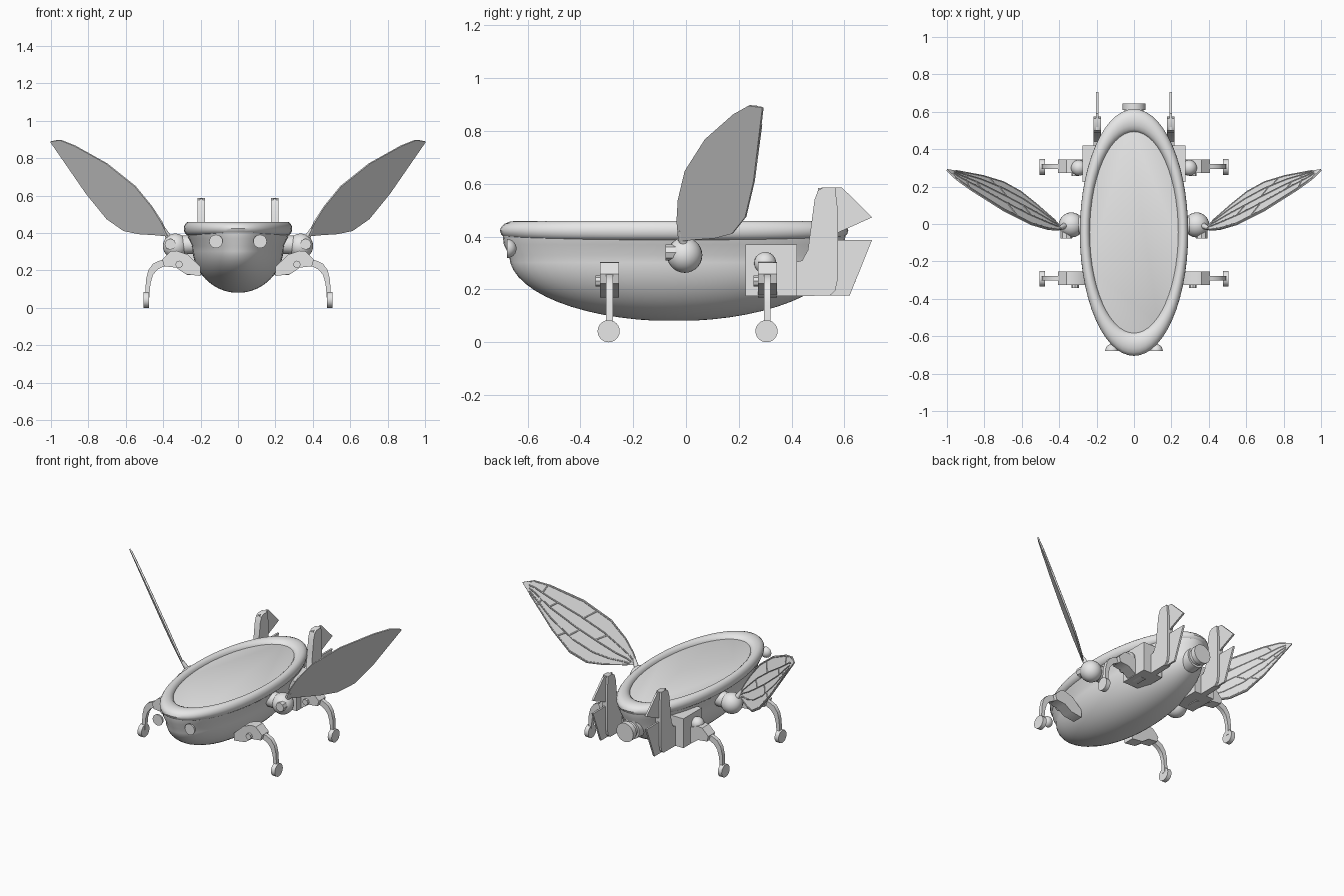
import bpy, bmesh, math
from mathutils import Vector, Matrix

old = bpy.data.objects.get("Cube")
if old:
    bpy.data.objects.remove(old, do_unlink=True)

grey = bpy.data.materials.new("light_grey")
grey.use_nodes = True
grey.diffuse_color = (0.8, 0.8, 0.8, 1)
grey.node_tree.nodes["Principled BSDF"].inputs["Base Color"].default_value = (0.8, 0.8, 0.8, 1)
SIDES = ((1, "left"), (-1, "right"))


def finish(name, bm, smooth=True, bevel=0):
    bmesh.ops.recalc_face_normals(bm, faces=bm.faces)
    me = bpy.data.meshes.new(name)
    bm.to_mesh(me)
    bm.free()
    ob = bpy.data.objects.new(name, me)
    bpy.context.collection.objects.link(ob)
    me.materials.append(grey)
    if bevel:
        mod = ob.modifiers.new("bevel", 'BEVEL')
        mod.width, mod.segments = bevel, 2
    if smooth:
        bpy.ops.object.select_all(action='DESELECT')
        ob.select_set(True)
        bpy.context.view_layer.objects.active = ob
        bpy.ops.object.shade_smooth_by_angle(angle=math.radians(35))
    return ob


def prism(name, pts, lo, hi, bevel=0):
    """Extrude a closed outline from its 3D points by the vector lo to hi."""
    bm = bmesh.new()
    a = [bm.verts.new(Vector(p) + Vector(lo)) for p in pts]
    b = [bm.verts.new(Vector(p) + Vector(hi)) for p in pts]
    bm.faces.new(a)
    bm.faces.new(b[::-1])
    for i in range(len(pts)):
        j = (i + 1) % len(pts)
        bm.faces.new((a[i], a[j], b[j], b[i]))
    return finish(name, bm, True, bevel)


def box(name, x, y, z):
    return prism(name, [(x[0], y[0], z[0]), (x[1], y[0], z[0]), (x[1], y[1], z[0]), (x[0], y[1], z[0])],
                 (0, 0, 0), (0, 0, z[1] - z[0]))


def rod(name, a, b, r1, r2, seg=24):
    a, b = Vector(a), Vector(b)
    bm = bmesh.new()
    rot = (b - a).to_track_quat('Z', 'Y').to_matrix().to_4x4()
    bmesh.ops.create_cone(bm, cap_ends=True, segments=seg, radius1=r1, radius2=r2, depth=(b - a).length,
                          matrix=Matrix.Translation((a + b) / 2) @ rot)
    return finish(name, bm)


def ball(name, c, r):
    bm = bmesh.new()
    bmesh.ops.create_uvsphere(bm, u_segments=24, v_segments=14, radius=r, matrix=Matrix.Translation(c))
    return finish(name, bm)


def loft(name, rings, closed=False, seg=56):
    """Skin elliptical rings (x radius, y radius, z) around the hull centre."""
    bm = bmesh.new()
    loops = []
    for rx, ry, z in rings:
        loops.append([bm.verts.new((rx * math.cos(k * math.tau / seg),
                                    ry * math.sin(k * math.tau / seg) - 0.045, z)) for k in range(seg)])
    pairs = list(zip(loops, loops[1:])) + ([(loops[-1], loops[0])] if closed else [])
    for p, q in pairs:
        for k in range(seg):
            n = (k + 1) % seg
            bm.faces.new((p[k], p[n], q[n], q[k]))
    if not closed:
        bm.faces.new(loops[0])
        bm.faces.new(loops[-1])
    return finish(name, bm)


# Hull: half ellipsoid, flared band, flat deck and rounded rim
bowl = []
for i in range(1, 15):
    t = i / 14 * math.pi / 2
    bowl.append((0.245 * math.sin(t), 0.625 * math.sin(t), 0.33 - 0.25 * math.cos(t)))
loft("hull", bowl + [(0.265, 0.645, 0.37), (0.275, 0.65, 0.41), (0.25, 0.58, 0.435)])
rim = []
for i in range(16):
    t = i * math.tau / 16
    k = 0.905 + 0.095 * math.cos(t)
    rim.append((0.29 * k, 0.66 * k, 0.423 + 0.037 * math.sin(t)))
loft("deck_rim", rim, True)

# Rear nozzle, stepped and flared
for n, (y0, y1, r1, r2) in enumerate(((0.44, 0.585, 0.075, 0.065), (0.585, 0.61, 0.052, 0.052),
                                      (0.61, 0.643, 0.062, 0.062))):
    rod(f"nozzle_ring_{n}", (0, y0, 0.29), (0, y1, 0.29), r1, r2)

# Wing edges as (x, z); the wing plane gives y
LEAD = [(0.375, 0.385), (0.41, 0.46), (0.46, 0.54), (0.55, 0.65), (0.7, 0.77), (0.87, 0.865), (0.95, 0.897), (1, 0.89)]
TRAIL = [(0.395, 0.385), (0.45, 0.39), (0.53, 0.395), (0.61, 0.412), (0.7, 0.475), (0.81, 0.61), (0.91, 0.755), (1, 0.885)]


def on_plane(x, z):
    return Vector((x, -0.03 + (0.166 * (x - 0.38) - 0.093 * (z - 0.4)) / 0.18, z))


def wing_point(t, s):
    """t runs root to tip, s runs leading to trailing edge."""
    i = min(int(t * 7), 6)
    f = t * 7 - i
    a = Vector(LEAD[i]).lerp(Vector(LEAD[i + 1]), f)
    b = Vector(TRAIL[i]).lerp(Vector(TRAIL[i + 1]), f)
    return on_plane(*a.lerp(b, s))


NORMAL = Vector((-0.166, 0.18, 0.093)).normalized()


def veins(name, side):
    lines = [[(t / 14, s) for t in range(1, 14)] for s in (0.03, 0.3, 0.52, 0.75, 0.97)]
    for t, s0, s1 in ((0.4, 0.3, 0.52), (0.5, 0.03, 0.3), (0.55, 0.52, 0.75), (0.62, 0.75, 0.97),
                      (0.68, 0.3, 0.52), (0.74, 0.03, 0.3), (0.8, 0.52, 0.97)):
        lines.append([(t, s0), (t + 0.05, s1)])
    cu = bpy.data.curves.new(name, 'CURVE')
    cu.dimensions = '3D'
    cu.bevel_depth, cu.bevel_resolution = 0.004, 1
    for line in lines:
        sp = cu.splines.new('POLY')
        sp.points.add(len(line) - 1)
        for p, (t, s) in zip(sp.points, line):
            v = wing_point(t, s) + NORMAL * 0.004
            p.co = (v.x * side, v.y, v.z, 1)
    ob = bpy.data.objects.new(name, cu)
    bpy.context.collection.objects.link(ob)
    cu.materials.append(grey)


# Tail fin outlines as (y, z)
FIN = [(0.4, 0.175), (0.4, 0.3), (0.44, 0.31), (0.462, 0.35), (0.475, 0.45), (0.487, 0.54), (0.5, 0.575), (0.52, 0.587),
       (0.565, 0.587), (0.575, 0.5), (0.575, 0.24), (0.565, 0.195), (0.545, 0.177)]
UPPER = [(0.5, 0.585), (0.59, 0.587), (0.705, 0.473), (0.575, 0.415), (0.5, 0.4)]
LOWER = [(0.45, 0.177), (0.62, 0.177), (0.705, 0.388), (0.5, 0.388)]
# Leg outlines as (x, z)
HIP = [(0.2, 0.17), (0.2, 0.22), (0.27, 0.285), (0.33, 0.305), (0.36, 0.302), (0.405, 0.258), (0.395, 0.222),
       (0.33, 0.215), (0.28, 0.18)]
SHIN = [(0.37, 0.265), (0.42, 0.252), (0.455, 0.235), (0.48, 0.2), (0.492, 0.15), (0.497, 0.05), (0.475, 0.05),
        (0.468, 0.13), (0.455, 0.175), (0.43, 0.205), (0.37, 0.235)]

for s, side in SIDES:
    # Eyes: flat-fronted domes
    bm = bmesh.new()
    bmesh.ops.create_uvsphere(bm, u_segments=24, v_segments=12, radius=0.036)
    bmesh.ops.bisect_plane(bm, geom=bm.verts[:] + bm.edges[:] + bm.faces[:], plane_co=(0, 0, 0),
                           plane_no=(0, -1, 0), clear_outer=True)
    bmesh.ops.holes_fill(bm, edges=[e for e in bm.edges if e.is_boundary], sides=0)
    bmesh.ops.translate(bm, verts=bm.verts, vec=(0.118 * s, -0.678, 0.355))
    finish(f"{side}_eye", bm)

    # Wing with raised veins, stem, shoulder ball and bolt
    edge = [wing_point(i / 21, 0) for i in range(22)] + [wing_point(i / 21, 1) for i in range(21, -1, -1)]
    n = Vector((NORMAL.x * s, NORMAL.y, NORMAL.z)) * 0.004
    prism(f"{side}_wing", [(p.x * s, p.y, p.z) for p in edge], -n, n)
    veins(f"{side}_wing_veins", s)
    rod(f"{side}_wing_stem", (0.35 * s, 0, 0.34), (0.398 * s, -0.022, 0.425), 0.022, 0.009, 12)
    ball(f"{side}_shoulder", (0.335 * s, -0.005, 0.33), 0.067)
    rod(f"{side}_shoulder_mount", (0.2 * s, -0.005, 0.34), (0.31 * s, -0.005, 0.335), 0.05, 0.05)
    rod(f"{side}_shoulder_bolt", (0.362 * s, -0.078, 0.34), (0.362 * s, -0.03, 0.34), 0.03, 0.03, 8)

    # Rear side pod and tail fins
    box(f"{side}_rear_pod", (0.13 * s, 0.275 * s), (0.225, 0.42), (0.175, 0.37))
    x = 0.197 * s
    prism(f"{side}_fin_post", [(x, y, z) for y, z in FIN], (-0.02, 0, 0), (0.02, 0, 0))
    for part, shape in (("upper", UPPER), ("lower", LOWER)):
        prism(f"{side}_{part}_fin", [(x, y, z) for y, z in shape], (-0.006, 0, 0), (0.006, 0, 0))

    # Legs: hip block, curved shin, disc foot and bolt
    for end, y in (("front", -0.29), ("rear", 0.308)):
        tag = f"{side}_{end}"
        prism(f"{tag}_hip", [(px * s, y, z) for px, z in HIP], (0, -0.036, 0), (0, 0.036, 0))
        prism(f"{tag}_shin", [(px * s, y, z) for px, z in SHIN], (0, -0.013, 0), (0, 0.013, 0))
        rod(f"{tag}_foot", (0.477 * s, y - 0.003, 0.042), (0.506 * s, y - 0.003, 0.042), 0.042, 0.042)
        rod(f"{tag}_hip_bolt", (0.315 * s, y - 0.052, 0.232), (0.315 * s, y, 0.232), 0.02, 0.02, 8)
    ball(f"{side}_rear_hip_ball", (0.295 * s, 0.3, 0.3), 0.042)
